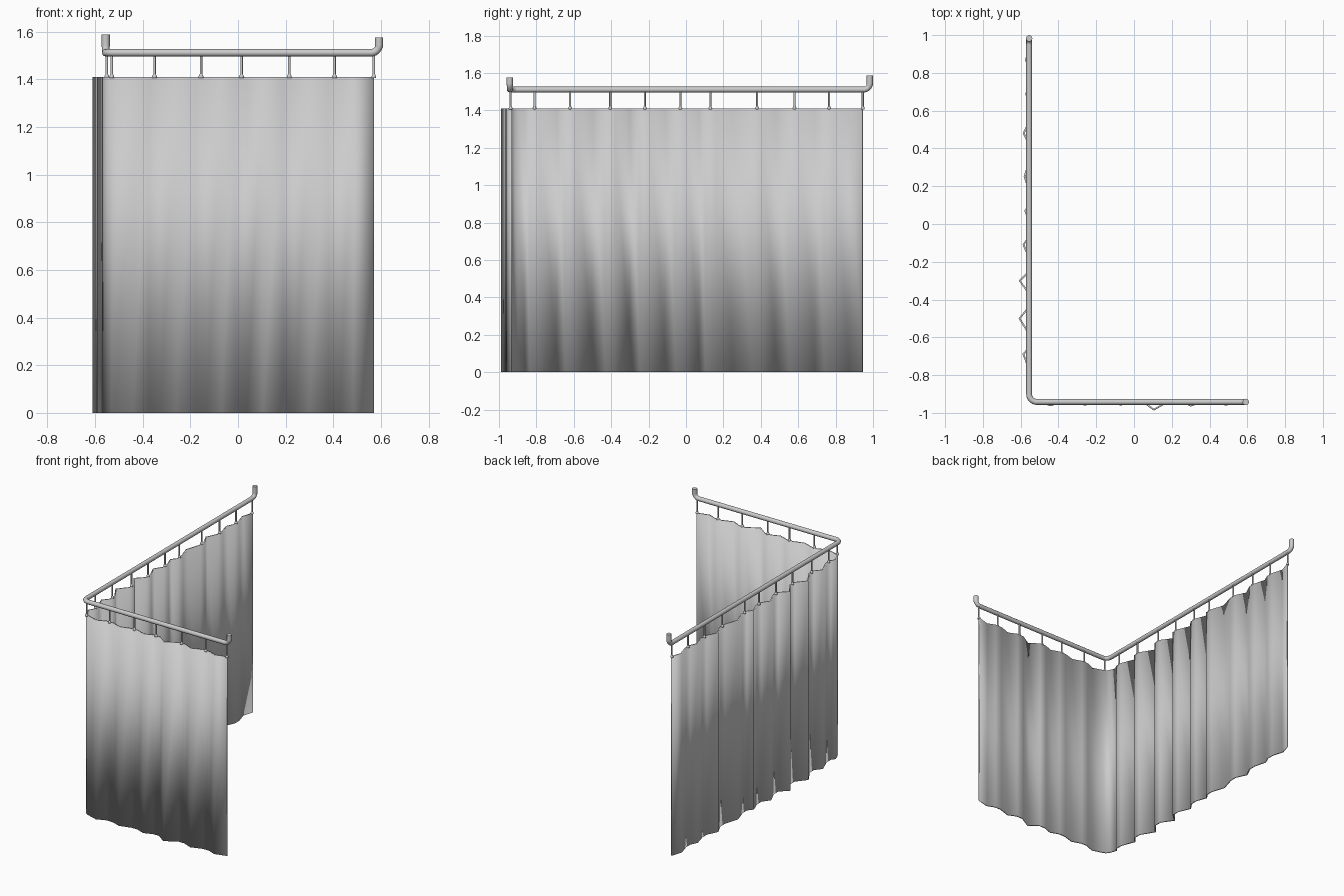
import bpy, bmesh
from mathutils import Vector

if "Cube" in bpy.data.objects:
    bpy.data.objects.remove(bpy.data.objects["Cube"])

RX, RY, RZ = -0.555, -0.942, 1.511   # rail corner and height
TOP = 1.41                           # curtain top


def fillet(a, p, b, r, n=6):
    """Rounded corner points at p between a and b."""
    a, p, b = Vector(a), Vector(p), Vector(b)
    s, e = p + (a - p).normalized() * r, p + (b - p).normalized() * r
    c = s + e - p
    u, v = s - c, e - c
    return [c + u.lerp(v, i / n).normalized() * r for i in range(n + 1)]


def shade(ob, angle=0.7):
    bpy.ops.object.select_all(action='DESELECT')
    ob.select_set(True)
    bpy.context.view_layer.objects.active = ob
    bpy.ops.object.shade_smooth_by_angle(angle=angle)


def mesh_object(name, bm):
    bmesh.ops.recalc_face_normals(bm, faces=bm.faces)
    me = bpy.data.meshes.new(name)
    bm.to_mesh(me)
    bm.free()
    ob = bpy.data.objects.new(name, me)
    bpy.context.collection.objects.link(ob)
    return ob


# L-shaped rail with upturned ends
c0, c1 = (0.592, RY, 1.575), (0.592, RY, RZ)
c2 = (RX, RY, RZ)
c3, c4 = (RX, 0.983, RZ), (RX, 0.983, 1.587)
path = [Vector(c0)] + fillet(c0, c1, c2, 0.033) + fillet(c1, c2, c3, 0.04)
path += fillet(c2, c3, c4, 0.033) + [Vector(c4)]
cu = bpy.data.curves.new("rail", 'CURVE')
cu.dimensions = '3D'
cu.bevel_depth = 0.0155
cu.bevel_resolution = 4
cu.use_fill_caps = True
sp = cu.splines.new('POLY')
sp.points.add(len(path) - 1)
for pt, co in zip(sp.points, path):
    pt.co = (*co, 1)
    pt.radius = 1.1 if co.z > RZ + 0.02 else 1.0
rail = bpy.data.objects.new("rail", cu)
bpy.context.collection.objects.link(rail)
bpy.context.view_layer.objects.active = rail
rail.select_set(True)
bpy.ops.object.convert(target='MESH')
shade(bpy.context.view_layer.objects.active)

# Hanger positions and the outward fold (position, depth) after each one
side_hooks = [0.945, 0.765, 0.58, 0.38, 0.13, -0.03, -0.22, -0.405, -0.62, -0.81]
side_folds = [(0.87, -0.572), (0.69, -0.571), (0.48, -0.584), (0.25, -0.579),
              (0.07, -0.576), (-0.11, -0.585), (-0.30, -0.605), (-0.50, -0.606),
              (-0.69, -0.586), (-0.86, -0.566)]
front_hooks = [-0.53, -0.35, -0.155, 0.015, 0.215, 0.405, 0.57]
front_folds = [(-0.44, -0.960), (-0.26, -0.957), (-0.07, -0.957), (0.105, -0.983),
               (0.30, -0.961), (0.485, -0.957)]

# Curtain centre line in plan, following hangers and folds
line = []
for i, (y, (fy, fx)) in enumerate(zip(side_hooks, side_folds)):
    if i:
        line.append((-0.548, y + 0.025))
    line += [(-0.548, y - 0.025 if i else y), (fx, fy)]
line += [(-0.552, -0.90), (-0.543, -0.918), (-0.53, -0.930), (-0.51, -0.938)]
for x, (fx, fy) in zip(front_hooks, front_folds):
    if x > -0.5:
        line += [(x - 0.025, -0.934), (x + 0.025, -0.934)]
    line.append((fx, fy))
line.append((0.57, -0.934))

bm = bmesh.new()
low = [bm.verts.new((x, y, 0)) for x, y in line]
high = [bm.verts.new((x, y, TOP)) for x, y in line]
for i in range(len(line) - 1):
    bm.faces.new((low[i], low[i + 1], high[i + 1], high[i]))
curtain = mesh_object("curtain", bm)
sol = curtain.modifiers.new("thickness", 'SOLIDIFY')
sol.thickness = 0.01
sol.offset = 0
shade(curtain, 0.9)


# Hangers: thin rod with a flared clip at the curtain
def hanger(name, x, y):
    prof = [(0.0105, TOP - 0.004), (0.0105, TOP + 0.002), (0.0055, TOP + 0.012), (0.0055, RZ)]
    bm = bmesh.new()
    for (r0, z0), (r1, z1) in zip(prof, prof[1:]):
        g = bmesh.ops.create_cone(bm, segments=10, radius1=r0, radius2=r1, depth=z1 - z0)
        bmesh.ops.translate(bm, verts=g['verts'], vec=(x, y, (z0 + z1) / 2))
    shade(mesh_object(name, bm))


for i, y in enumerate(side_hooks):
    hanger(f"side_hanger_{i}", -0.551, y)
for i, x in enumerate(front_hooks):
    hanger(f"front_hanger_{i}", x, -0.938)
